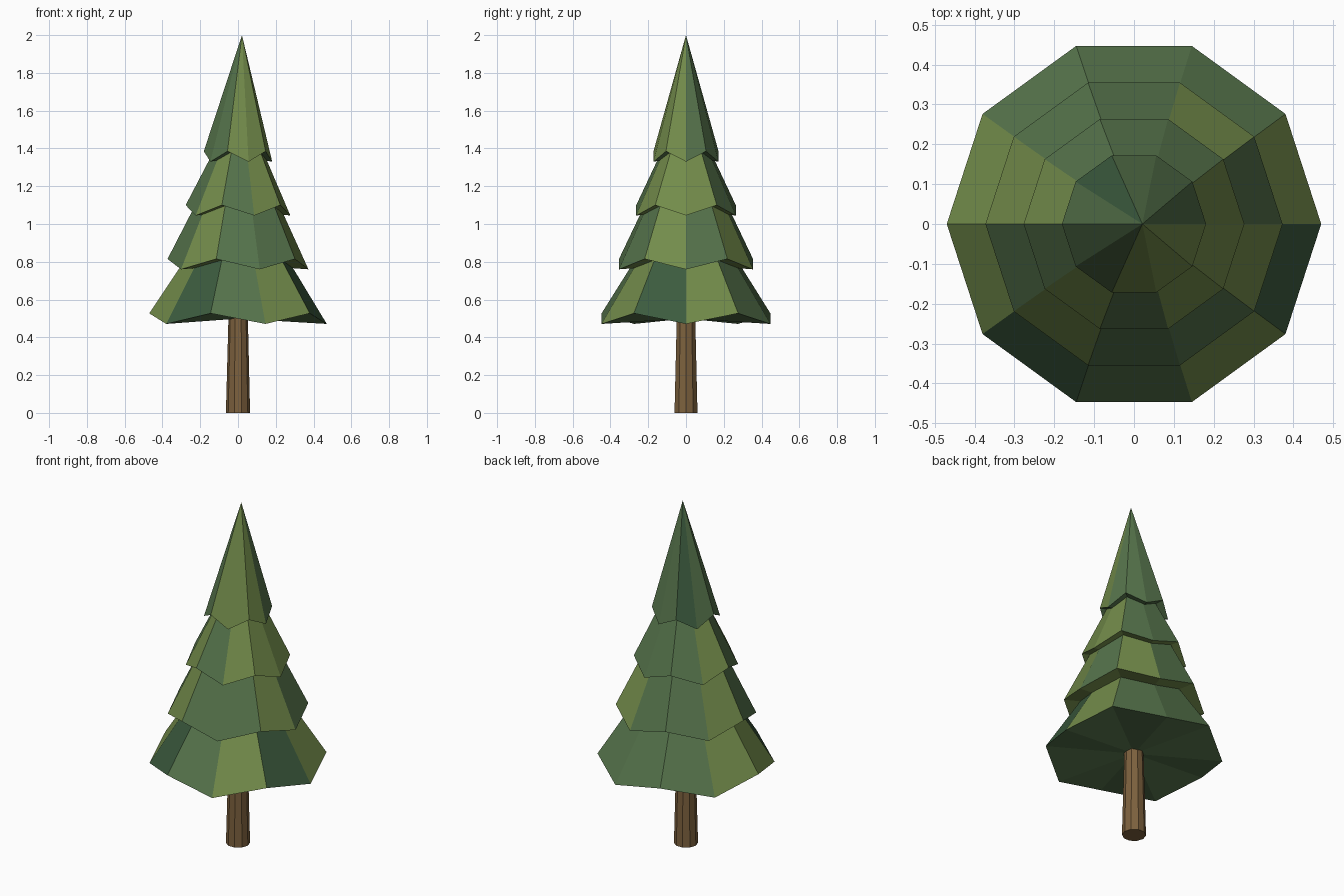
import bpy, bmesh, math

if "Cube" in bpy.data.objects:
    bpy.data.objects.remove(bpy.data.objects["Cube"])


def material(name, color):
    m = bpy.data.materials.new(name)
    m.diffuse_color = (*color, 1)
    m.use_nodes = True
    m.node_tree.nodes["Principled BSDF"].inputs["Base Color"].default_value = m.diffuse_color
    return m


OLIVE = material("olive_green", (0.171, 0.262, 0.070))
MID = material("mid_green", (0.091, 0.171, 0.070))
TEAL = material("deep_green", (0.045, 0.105, 0.048))
BARK = material("bark_brown", (0.205, 0.120, 0.048))
GREENS = {"O": 0, "M": 1, "T": 2}
SIDES = 10


def finish(name, bm, mats):
    mesh = bpy.data.meshes.new(name)
    bm.to_mesh(mesh)
    bm.free()
    for m in mats:
        mesh.materials.append(m)
    ob = bpy.data.objects.new(name, mesh)
    bpy.context.collection.objects.link(ob)
    return ob


def ring(bm, radius, z_even, z_odd, x=0.0):
    verts = []
    for i in range(SIDES):
        a = math.tau * i / SIDES
        z = z_odd if i % 2 else z_even
        verts.append(bm.verts.new((x + radius * math.cos(a), radius * math.sin(a), z)))
    return verts


# Foliage cone with a zigzag rim and a pleated underside that fans from its centre;
# one colour letter per side, last one the underside
def foliage(name, radius, z_low, z_high, tip_x, tip_z, colours):
    bm = bmesh.new()
    rim = ring(bm, radius, z_low, z_high)
    tip = bm.verts.new((tip_x, 0, tip_z))
    hub = bm.verts.new((0, 0, (z_low + z_high) / 2))
    for i in range(SIDES):
        j = (i + 1) % SIDES
        bm.faces.new((rim[i], rim[j], tip)).material_index = GREENS[colours[i]]
        bm.faces.new((rim[j], rim[i], hub)).material_index = GREENS[colours[SIDES]]
    finish(name, bm, (OLIVE, MID, TEAL))


foliage("foliage_bottom", 0.47, 0.471, 0.527, 0.005, 1.24, "OMMMOOTMOTM")
foliage("foliage_lower_middle", 0.373, 0.760, 0.815, 0.01, 1.56, "MOMMOMOMMOO")
foliage("foliage_upper_middle", 0.277, 1.045, 1.10, 0.015, 1.66, "OMMMOMOMOOO")
foliage("foliage_top", 0.181, 1.330, 1.385, 0.021, 2.0, "MMMTMMMOOOM")

# Tapered trunk
bm = bmesh.new()
low = ring(bm, 0.064, 0, 0)
high = ring(bm, 0.049, 0.6, 0.6, 0.001)
for i in range(SIDES):
    j = (i + 1) % SIDES
    bm.faces.new((low[i], low[j], high[j], high[i]))
bm.faces.new(low[::-1])
bm.faces.new(high)
finish("trunk", bm, (BARK,))
